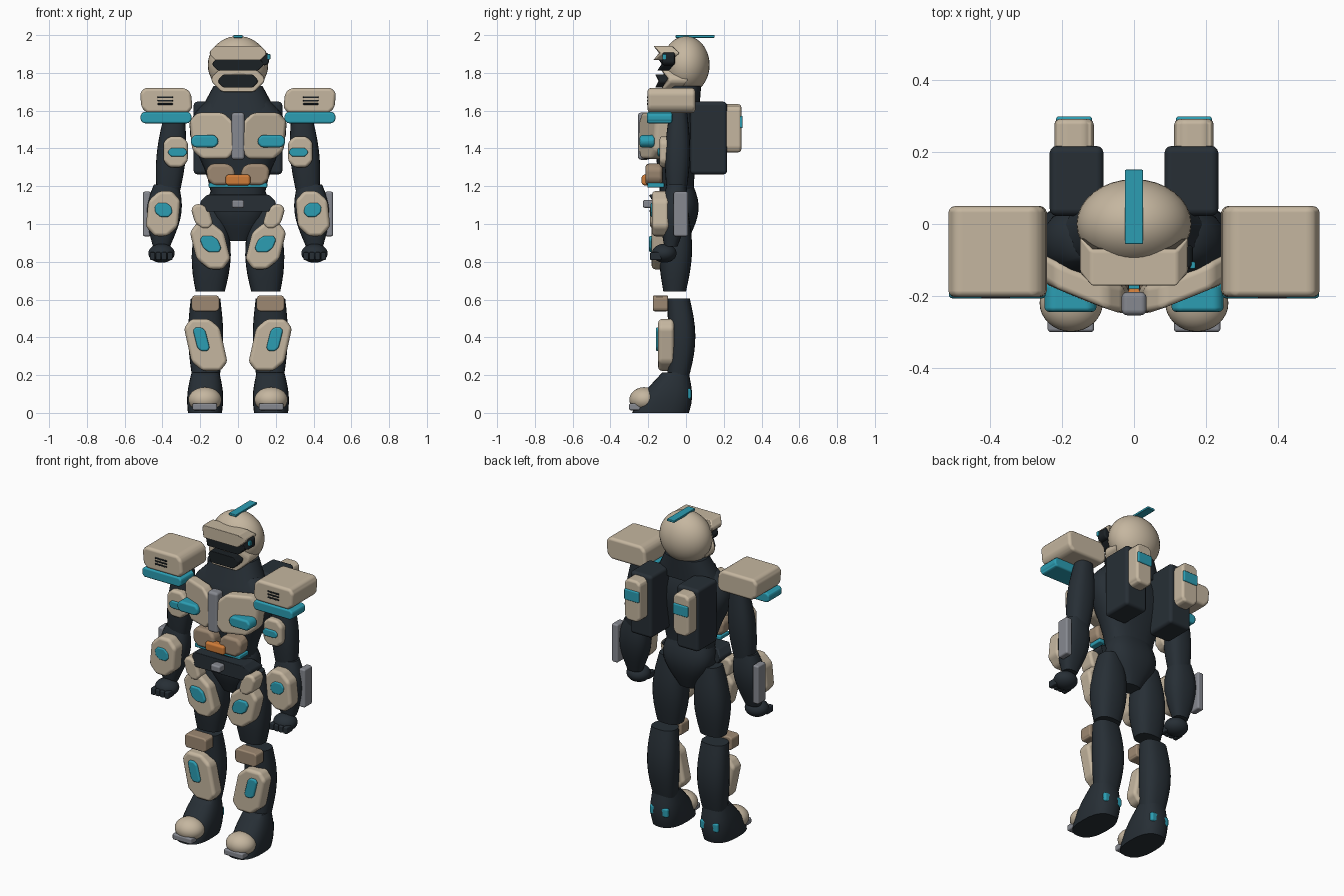
import bpy
import bmesh
import math

default_cube = bpy.data.objects.get("Cube")
if default_cube:
    bpy.data.objects.remove(default_cube, do_unlink=True)


def make_material(name, colour):
    material = bpy.data.materials.new(name)
    material.use_nodes = True
    material.diffuse_color = (*colour, 1)
    shader = material.node_tree.nodes["Principled BSDF"]
    shader.inputs["Base Color"].default_value = (*colour, 1)
    return material


sand = make_material("sand armour", (.56, .47, .35))
dark = make_material("dark undersuit", (.02, .028, .036))
teal = make_material("teal accent", (.025, .34, .45))
brown = make_material("brown plate", (.34, .25, .17))
orange = make_material("orange buckle", (.62, .2, .04))
grey = make_material("grey metal", (.24, .25, .28))
black = make_material("black visor", (.011, .015, .018))


def finish(bm, name, material, mirror, bevel=None):
    """Turn a bmesh into a smooth object with optional bevel and mirror modifiers."""
    bmesh.ops.recalc_face_normals(bm, faces=bm.faces)
    mesh = bpy.data.meshes.new(name)
    bm.to_mesh(mesh)
    bm.free()
    mesh.materials.append(material)
    mesh.shade_smooth()
    obj = bpy.data.objects.new(name, mesh)
    bpy.context.collection.objects.link(obj)
    if bevel:
        modifier = obj.modifiers.new("Bevel", "BEVEL")
        modifier.width = bevel
        modifier.segments = 3
        modifier.harden_normals = True
    else:
        mesh.set_sharp_from_angle(angle=math.radians(55))
    if mirror:
        obj.modifiers.new("Mirror", "MIRROR")


def armour(name, material, at, size, cut=0, slant=0, sweep=0, mirror=True):
    """Rounded slab whose front outline has cut corners.

    cut is a share of the shorter side, slant leans the outline sideways with
    height, sweep curves the slab backward away from the middle of the body.
    """
    width, depth, height = size
    chamfer = cut * min(width, height)
    outline = []
    for i, (sx, sz) in enumerate([(1, 1), (1, -1), (-1, -1), (-1, 1)]):
        pair = [(sx * (width / 2 - chamfer), sz * height / 2),
                (sx * width / 2, sz * (height / 2 - chamfer))]
        outline += reversed(pair) if i % 2 else pair
    outline = [(at[0] + x + slant * z, at[2] + z) for x, z in dict.fromkeys(outline)]
    inner = min(abs(x) for x, z in outline)

    bm = bmesh.new()
    front, back = [[bm.verts.new((x, at[1] + side * depth / 2 + sweep * (x * x - inner * inner), z))
                    for x, z in outline] for side in (-1, 1)]
    bm.faces.new(front)
    bm.faces.new(back)
    for i in range(len(outline)):
        bm.faces.new((front[i - 1], front[i], back[i], back[i - 1]))
    finish(bm, name, material, mirror and at[0] != 0, min(.02, min(size) / 4))


def limb(name, material, bottom, top, low, high, bulge=0, skew=1, bow=0):
    """Skin rounded rings from bottom to top, swelling between the end radii."""
    steps, sides = 9, 24
    bm = bmesh.new()
    loops = []
    for step in range(steps + 1):
        t = step / steps
        wave = math.sin(math.pi * t ** skew)
        cx, cy, cz = [a + (b - a) * t for a, b in zip(bottom, top)]
        rx, ry = [(a + (b - a) * t) * (1 + bulge * wave) for a, b in zip(low, high)]
        loop = []
        for side in range(sides):
            angle = math.tau * side / sides
            c, s = [math.copysign(abs(v) ** .8, v) for v in (math.cos(angle), math.sin(angle))]
            loop.append(bm.verts.new((cx + rx * c, cy + bow * wave + ry * s, cz)))
        loops.append(loop)
    for lower, upper in zip(loops, loops[1:]):
        for i in range(sides):
            bm.faces.new((lower[i - 1], lower[i], upper[i], upper[i - 1]))
    bm.faces.new(loops[0])
    bm.faces.new(loops[-1])
    finish(bm, name, material, top[0] != 0)


def dome(name, material, at, radii):
    """Ellipsoid shell."""
    bm = bmesh.new()
    bmesh.ops.create_uvsphere(bm, u_segments=32, v_segments=20, radius=1)
    bmesh.ops.scale(bm, verts=bm.verts, vec=radii)
    bmesh.ops.translate(bm, verts=bm.verts, vec=at)
    finish(bm, name, material, at[0] != 0)


# Torso, collar and pelvis
limb("torso", dark, bottom=(0, -.05, 1.12), top=(0, -.05, 1.65),
     low=(.14, .09), high=(.17, .07), bulge=.6, skew=2)
limb("collar", dark, bottom=(0, -.04, 1.6), top=(0, -.01, 1.73), low=(.2, .11), high=(.13, .09))
limb("pelvis", dark, bottom=(0, -.04, .91), top=(0, -.04, 1.2),
     low=(.06, .05), high=(.13, .08), bulge=.6)

# Chest armour, swept back toward the shoulders
armour("chest_plate", sand, at=(.135, -.21, 1.467), size=(.23, .08, .245),
       cut=.2, slant=.1, sweep=1.4)
armour("chest_bar", grey, at=(0, -.222, 1.465), size=(.07, .065, .25))
armour("chest_pad", teal, at=(.177, -.205, 1.438), size=(.145, .08, .065), cut=.3)

# Abdomen and belt
armour("abdomen_plate", brown, at=(.09, -.17, 1.262), size=(.15, .09, .115), cut=.25, slant=.1)
armour("waist_stripe", teal, at=(0, -.16, 1.205), size=(.31, .09, .025))
armour("belt_buckle", orange, at=(0, -.207, 1.233), size=(.13, .055, .056))
armour("belt", dark, at=(0, -.14, 1.11), size=(.4, .12, .09), cut=.4, sweep=3)
armour("belt_clasp", grey, at=(0, -.2, 1.106), size=(.065, .055, .042))

# Back packs
armour("back_pack", dark, at=(.16, .12, 1.455), size=(.15, .195, .385))
armour("pack_cover", sand, at=(.167, .24, 1.507), size=(.11, .105, .255), cut=.2)
armour("pack_light", teal, at=(.167, .285, 1.54), size=(.1, .03, .067))

# Helmet and face
dome("helmet", sand, at=(0, 0, 1.842), radii=(.16, .125, .153))
armour("brow", sand, at=(0, -.125, 1.905), size=(.3, .1, .075), cut=.4, sweep=5)
armour("visor", black, at=(0, -.105, 1.847), size=(.27, .1, .07), cut=.4, sweep=5)
armour("face_guard", sand, at=(0, -.095, 1.765), size=(.28, .1, .13), cut=.4, sweep=5)
armour("mouth_guard", black, at=(0, -.12, 1.757), size=(.21, .09, .07), cut=.4, sweep=5)
armour("crest", teal, at=(0, .048, 1.993), size=(.05, .207, .014))
armour("ear_sensor", black, at=(.14, -.092, 1.875), size=(.05, .065, .07), cut=.3, mirror=False)
armour("sensor_light", teal, at=(.163, -.115, 1.885), size=(.016, .02, .03), mirror=False)

# Shoulders
armour("shoulder_armour", sand, at=(.38, -.077, 1.654), size=(.27, .253, .132), cut=.2, slant=.1)
armour("shoulder_trim", teal, at=(.381, -.14, 1.563), size=(.27, .135, .06), cut=.25)
for i in range(3):
    armour("shoulder_vent", black, at=(.385, -.203, 1.635 + i * .018), size=(.08, .009, .009))

# Arms
limb("upper_arm", dark, bottom=(.37, -.05, 1.16), top=(.335, -.04, 1.6),
     low=(.06, .05), high=(.05, .045), bulge=.4)
armour("upper_arm_armour", sand, at=(.33, -.105, 1.382), size=(.13, .07, .165), cut=.25)
armour("upper_arm_pad", teal, at=(.32, -.135, 1.38), size=(.1, .03, .045), cut=.35)
limb("forearm", dark, bottom=(.405, -.08, .88), top=(.38, -.05, 1.21),
     low=(.045, .035), high=(.065, .05), bulge=.65)
armour("forearm_armour", sand, at=(.396, -.135, 1.055), size=(.17, .09, .24), cut=.3, slant=-.1)
armour("forearm_pad", teal, at=(.395, -.17, 1.075), size=(.09, .035, .075), cut=.3, slant=.15)
armour("forearm_shield", grey, at=(.482, -.027, 1.053), size=(.042, .077, .237))
dome("hand", dark, at=(.405, -.115, .845), radii=(.07, .065, .05))
for i in range(4):
    armour("finger", dark, at=(.36 + i * .031, -.16, .83), size=(.028, .06, .042))

# Hips and thighs
armour("hip_plate", sand, at=(.19, -.14, 1.04), size=(.095, .1, .13), cut=.3, slant=.3)
limb("thigh", dark, bottom=(.147, -.06, .643), top=(.135, -.05, 1.07),
     low=(.077, .06), high=(.065, .06), bulge=.45)
armour("thigh_armour", sand, at=(.147, -.137, .885), size=(.18, .09, .25), cut=.3, slant=.25)
armour("thigh_pad", teal, at=(.145, -.178, .894), size=(.095, .035, .087), cut=.25, slant=.4)

# Knees and shins
armour("knee_plate", brown, at=(.172, -.135, .58), size=(.147, .08, .085), cut=.15)
limb("shin", dark, bottom=(.17, -.045, .17), top=(.172, -.04, .605),
     low=(.07, .055), high=(.078, .06), bulge=.25, bow=.02)
armour("shin_armour", sand, at=(.171, -.105, .36), size=(.19, .085, .275), cut=.25, slant=.22)
armour("shin_pad", teal, at=(.194, -.14, .39), size=(.065, .04, .125), cut=.25, slant=.25)

# Feet
limb("foot", dark, bottom=(.175, -.135, 0), top=(.172, -.055, .215),
     low=(.09, .15), high=(.073, .07), bulge=.15)
dome("toe_cap", sand, at=(.175, -.22, .07), radii=(.088, .08, .066))
armour("toe_tip", grey, at=(.176, -.27, .032), size=(.13, .062, .037))
armour("heel_light", teal, at=(.172, .003, .101), size=(.125, .05, .058))
